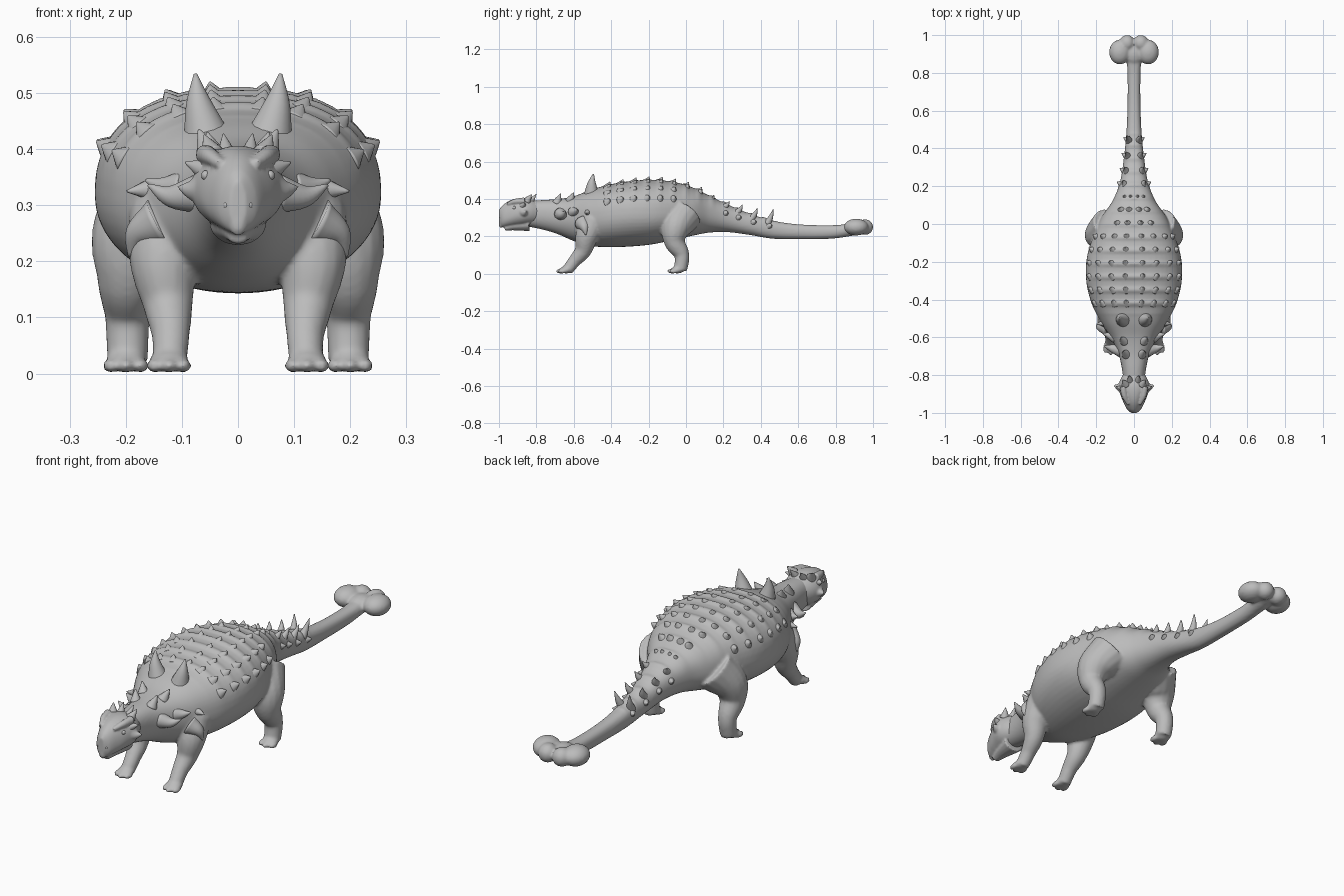
import bpy, bmesh, math
from mathutils import Vector, Matrix

if "Cube" in bpy.data.objects:
    bpy.data.objects.remove(bpy.data.objects["Cube"], do_unlink=True)

hide = bpy.data.materials.new("grey_hide")
hide.use_nodes = True
hide.diffuse_color = (0.5, 0.5, 0.5, 1)
hide.node_tree.nodes["Principled BSDF"].inputs["Base Color"].default_value = (0.5, 0.5, 0.5, 1)

# Trunk and tail stations: y, half width, z of widest line, z top, z bottom
TRUNK = [(-.88, .05, .32, .385, .26), (-.76, .065, .32, .395, .235), (-.68, .085, .31, .4, .21),
         (-.6, .125, .3, .415, .175), (-.52, .175, .3, .445, .15), (-.42, .225, .31, .475, .143),
         (-.3, .253, .32, .495, .146), (-.18, .25, .32, .503, .158), (-.06, .215, .325, .49, .183),
         (.04, .17, .33, .46, .205), (.12, .115, .325, .42, .22), (.22, .075, .3, .372, .223),
         (.34, .055, .265, .322, .208), (.46, .042, .24, .285, .188), (.6, .035, .225, .265, .185),
         (.78, .034, .225, .26, .188), (.9, .04, .24, .27, .205)]
SKULL = [(-1, .014, .3, .342, .262), (-.985, .034, .3, .362, .25), (-.95, .053, .305, .388, .252),
         (-.91, .07, .32, .402, .255), (-.865, .083, .33, .406, .258), (-.83, .075, .33, .4, .262),
         (-.79, .055, .33, .385, .27)]


def station(table, y):
    """Smooth interpolation of a station table at y."""
    i = max(k for k in range(len(table) - 1) if table[k][0] <= y + 1e-6)
    a, b = table[i], table[i + 1]
    p, q = table[max(i - 1, 0)], table[min(i + 2, len(table) - 1)]
    h = b[0] - a[0]
    t = min(1, (y - a[0]) / h)
    out = []
    for k in range(1, 5):
        m0 = (b[k] - p[k]) / (b[0] - p[0]) * h
        m1 = (q[k] - a[k]) / (q[0] - a[0]) * h
        out.append((2*t**3 - 3*t*t + 1) * a[k] + (t**3 - 2*t*t + t) * m0
                   + (3*t*t - 2*t**3) * b[k] + (t**3 - t*t) * m1)
    return out


def skin(table, y, angle, n=2.4):
    """Point on the lofted surface; angle 0 is straight up, positive to +x."""
    w, mid, top, low = station(table, y)
    s, c = math.sin(angle), math.cos(angle)
    e = 2 / n if c > 0 else 0.95
    x = w * math.copysign(abs(s) ** e, s)
    z = mid + ((top - mid) if c > 0 else (low - mid)) * abs(c) ** e
    return Vector((x, y, z))


def bridge(bm, rings):
    """Skin a list of point rings and close both ends."""
    rows = [[bm.verts.new(p) for p in r] for r in rings]
    n = len(rows[0])
    for a, b in zip(rows, rows[1:]):
        for i in range(n):
            bm.faces.new((a[i], a[(i + 1) % n], b[(i + 1) % n], b[i]))
    bm.faces.new(rows[0])
    bm.faces.new(rows[-1][::-1])


def loft(bm, table, step, n, ridge=0):
    y0, y1 = table[0][0], table[-1][0]
    count = round((y1 - y0) / step)
    rings = []
    for k in range(count + 1):
        y = y0 + (y1 - y0) * k / count
        ring = []
        for j in range(48):
            a = math.tau * j / 48
            p = skin(table, y, a, n)
            # Raised armour bands across the back
            if ridge and -.48 < y < .48:
                p.z += ridge * max(0, math.cos(a)) * max(0, math.cos(math.tau * (y + .42) / .07))
            ring.append(p)
        rings.append(ring)
    bridge(bm, rings)


def tube(bm, pts, radii, flat=1.0, sides=16, steps=6, both=True):
    """Smooth tapered tube through points, mirrored to both sides."""
    for sx in ((1, -1) if both else (1,)):
        P = [Vector((p[0] * sx, p[1], p[2])) for p in pts]
        path = []
        for i in range(len(P) - 1):
            a, b = P[i], P[i + 1]
            m0 = (b - P[i - 1]) / 2 if i else b - a
            m1 = (P[i + 2] - a) / 2 if i + 2 < len(P) else b - a
            for k in range(steps + (i + 2 == len(P))):
                t = k / steps
                path.append((a * (2*t**3 - 3*t*t + 1) + m0 * (t**3 - 2*t*t + t)
                             + b * (3*t*t - 2*t**3) + m1 * (t**3 - t*t),
                             radii[i] + (radii[i + 1] - radii[i]) * t))
        rings = []
        for i, (c, r) in enumerate(path):
            d = (path[min(i + 1, len(path) - 1)][0] - path[max(i - 1, 0)][0]).normalized()
            u = (Vector((0, 1, 0)) - d * d.y).normalized()
            v = d.cross(u)
            rings.append([c + u * r * math.cos(math.tau * j / sides)
                          + v * r * flat * math.sin(math.tau * j / sides) for j in range(sides)])
        bridge(bm, rings)


def spike(bm, base, tip, r, bend=(0, 0, 0), flat=1.0, both=True):
    """Flared thorn from base to tip."""
    a, b = Vector(base), Vector(tip)
    mid = a.lerp(b, .5) + Vector(bend)
    tube(bm, [a, mid, b], [r, r * .55, r * .07], flat, 14, 5, both)


def blob(bm, c, size, both=True):
    for sx in ((1, -1) if both else (1,)):
        m = Matrix.Translation((c[0] * sx, c[1], c[2])) @ Matrix.Diagonal((*size, 1))
        bmesh.ops.create_uvsphere(bm, u_segments=20, v_segments=14, radius=1, matrix=m)


def finish(name, bm, voxel=0, smooth=0):
    bmesh.ops.recalc_face_normals(bm, faces=bm.faces)
    me = bpy.data.meshes.new(name)
    bm.to_mesh(me)
    bm.free()
    me.materials.append(hide)
    for f in me.polygons:
        f.use_smooth = True
    ob = bpy.data.objects.new(name, me)
    bpy.context.collection.objects.link(ob)
    if voxel:
        mod = ob.modifiers.new("blend", "REMESH")
        mod.mode, mod.voxel_size, mod.use_smooth_shade = "VOXEL", voxel, True
        mod = ob.modifiers.new("soften", "SMOOTH")
        mod.factor, mod.iterations = .5, smooth


# Body, tail and legs blended into one skin
bm = bmesh.new()
loft(bm, TRUNK, .0088, 2.4, .009)
tube(bm, [(.12, -.49, .28), (.132, -.53, .2), (.125, -.55, .125), (.12, -.595, .07), (.122, -.635, .018)],
     [.075, .062, .045, .034, .03])
tube(bm, [(.13, -.01, .32), (.183, -.055, .245), (.196, -.06, .17), (.197, -.022, .1), (.197, -.03, .018)],
     [.1, .08, .056, .04, .036])
for x, y, spread in ((.123, -.655, .026), (.2, -.06, .027)):
    blob(bm, (x, y + .015, .022), (.036, .034, .02))
    for k in (-1, 0, 1):
        blob(bm, (x + k * spread, y - .016 + abs(k) * .01, .014), (.014, .026, .013))
# Tail club lobes
blob(bm, (.075, .91, .25), (.057, .066, .045))
blob(bm, (.036, .957, .25), (.042, .044, .042))
blob(bm, (0, .9, .245), (.05, .06, .036), False)
finish("body", bm, .007, 5)

# Head with jaw, brow ridges and cheeks
bm = bmesh.new()
loft(bm, SKULL, .0075, 2.0)
tube(bm, [(0, -.97, .243), (0, -.92, .258), (0, -.84, .268)], [.013, .026, .04], 1.3, both=False)
blob(bm, (0, -.99, .268), (.017, .011, .023), False)
tube(bm, [(.03, -.955, .373), (.05, -.91, .387), (.058, -.86, .39)], [.009, .015, .019])
spike(bm, (.055, -.87, .33), (.108, -.855, .333), .036, (0, 0, -.004))
finish("head", bm, .0045, 4)

# Skull horns
bm = bmesh.new()
spike(bm, (.055, -.875, .362), (.094, -.86, .376), .022)
spike(bm, (.045, -.85, .39), (.06, -.825, .425), .022)
spike(bm, (.02, -.83, .388), (.026, -.8, .427), .018)
finish("skull_horns", bm)

# Eyes and nostril rims
bm = bmesh.new()
blob(bm, (.0575, -.918, .353), (.008, .01, .009))
blob(bm, (.021, -.991, .3), (.005, .005, .006))
finish("eyes_and_nostrils", bm)

# Neck and shoulder spikes
bm = bmesh.new()
spike(bm, (.07, -.67, .32), (.16, -.645, .336), .036, (.005, 0, -.012))
spike(bm, (.1, -.6, .33), (.165, -.58, .345), .032, (0, 0, -.004))
spike(bm, (.14, -.55, .27), (.193, -.535, .208), .045, (.012, 0, .008))
spike(bm, (.13, -.52, .33), (.198, -.53, .325), .03)
spike(bm, (.04, -.69, .38), (.055, -.67, .43), .026)
spike(bm, (.05, -.62, .39), (.07, -.6, .435), .026)
finish("neck_spikes", bm)

# Tall shoulder horns
bm = bmesh.new()
spike(bm, (.056, -.505, .42), (.076, -.495, .534), .043, (.004, -.004, .004))
finish("shoulder_horns", bm)

# Rows of keeled scutes over the back
bm = bmesh.new()
for row in range(9):
    y = -.42 + row * .07
    w, mid, top, low = station(TRUNK, y)
    for a in (.13, .42, .78, 1.15)[:4 if row < 6 else 2]:
        p = skin(TRUNK, y, a)
        out = (p - Vector((0, y, mid - .05))).normalized()
        size = .023 if w > .12 else .016
        tip = p + out * (size * .8) + Vector((0, size * .6, 0))
        spike(bm, p - out * .012, tip, size, flat=1.2)
finish("back_scutes", bm)

# Paired tail spikes growing taller to the rear
bm = bmesh.new()
for y, h in ((.21, .022), (.28, .035), (.36, .045), (.445, .065)):
    p = skin(TRUNK, y, .6)
    spike(bm, p - Vector((.004, .01, .014)), p + Vector((.012, .022, h)), .021, (0, .004, 0))
    q = skin(TRUNK, y, 1.35)
    spike(bm, q - Vector((.01, 0, 0)), q + Vector((.014, .014, .004)), .02)
finish("tail_spikes", bm)
